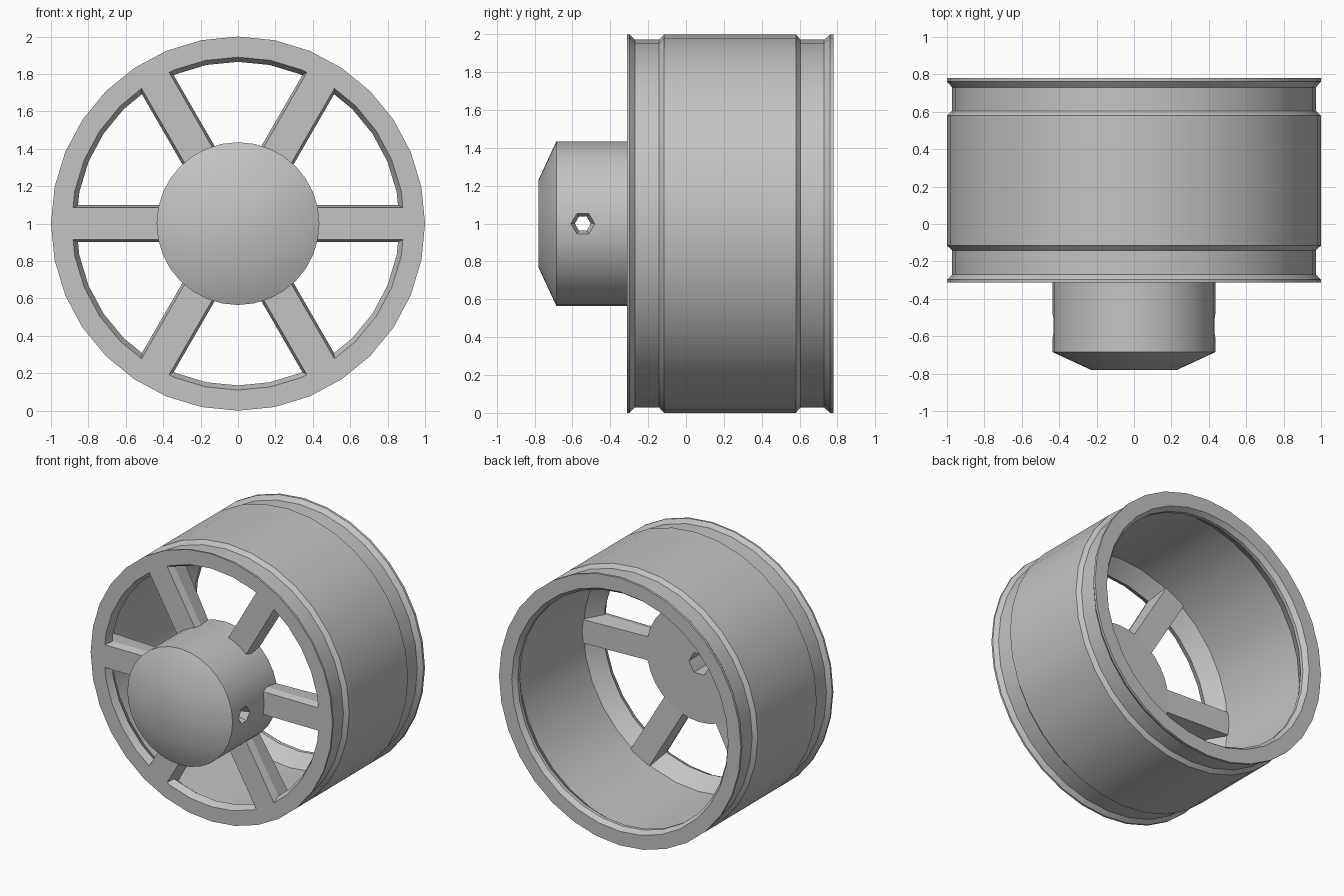
import bpy, bmesh, math
from mathutils import Matrix, Vector

cube = bpy.data.objects.get("Cube")
if cube:
    bpy.data.objects.remove(cube, do_unlink=True)

SEGMENTS = 32
CENTRE = Matrix.Translation((0, 0, 1))

grey = bpy.data.materials.new("plain grey")
grey.use_nodes = True
colour = (0.55, 0.55, 0.55, 1)
grey.diffuse_color = colour
grey.node_tree.nodes["Principled BSDF"].inputs["Base Color"].default_value = colour


def make_object(name, bm):
    """Turn a bmesh into an object centred on the axle height."""
    bmesh.ops.recalc_face_normals(bm, faces=bm.faces)
    bm.transform(CENTRE)
    mesh = bpy.data.meshes.new(name)
    bm.to_mesh(mesh)
    bm.free()
    mesh.materials.append(grey)
    obj = bpy.data.objects.new(name, mesh)
    bpy.context.collection.objects.link(obj)
    return obj


def revolve(name, profile, closed):
    """Spin a (radius, y) profile around the y axis."""
    bm = bmesh.new()
    verts = [bm.verts.new((r, y, 0)) for r, y in profile]
    pairs = list(zip(verts, verts[1:]))
    if closed:
        pairs.append((verts[-1], verts[0]))
    edges = [bm.edges.new(p) for p in pairs]
    bmesh.ops.spin(bm, geom=verts + edges, cent=(0, 0, 0), axis=(0, 1, 0),
                   angle=math.tau, steps=SEGMENTS, use_merge=False)
    bmesh.ops.remove_doubles(bm, verts=bm.verts, dist=0.0005)
    return make_object(name, bm)


def smooth(obj):
    bpy.ops.object.select_all(action='DESELECT')
    obj.select_set(True)
    bpy.context.view_layer.objects.active = obj
    bpy.ops.object.shade_smooth_by_angle(angle=math.radians(28))


def hex_cutter(start, end, r1, r2):
    """Six-sided rod or cone between two points."""
    a, b = Vector(start), Vector(end)
    bm = bmesh.new()
    turn = (b - a).to_track_quat('Z', 'Y').to_matrix().to_4x4()
    spin = Matrix.Rotation(math.radians(30), 4, 'Z')
    bmesh.ops.create_cone(bm, cap_ends=True, segments=6, radius1=r1, radius2=r2,
                          depth=(b - a).length,
                          matrix=Matrix.Translation((a + b) / 2) @ turn @ spin)
    obj = make_object("hole_cutter", bm)
    obj.hide_render = True
    return obj


# Rim: grooved outer band, thin barrel wall, thick bevelled lip at each end
rim = revolve("rim", [
    (0.89, -0.312), (1.0, -0.312), (1.0, -0.298), (0.972, -0.27), (0.972, -0.142),
    (1.0, -0.115), (1.0, 0.58), (0.972, 0.605), (0.972, 0.73), (1.0, 0.762),
    (1.0, 0.78), (0.895, 0.78), (0.87, 0.745), (0.87, 0.72), (0.95, 0.61),
    (0.95, -0.145), (0.865, -0.26)], True)
smooth(rim)

# Hub: closed cap with a bevelled nose
hub = revolve("hub", [
    (0, -0.78), (0.23, -0.78), (0.435, -0.685), (0.435, -0.155), (0, -0.155)], False)

# Axle socket in the back, and a countersunk pin hole across the hub
cutters = [hex_cutter((0, -0.1, 0), (0, -0.62, 0), 0.085, 0.085),
           hex_cutter((-0.6, -0.545, 0), (0.6, -0.545, 0), 0.042, 0.042)]
for side in (-1, 1):
    cutters.append(hex_cutter((side * 0.45, -0.545, 0), (side * 0.38, -0.545, 0),
                              0.07, 0.042))
for cutter in cutters:
    cut = hub.modifiers.new("hole", 'BOOLEAN')
    cut.operation = 'DIFFERENCE'
    cut.solver = 'EXACT'
    cut.object = cutter
bpy.context.view_layer.update()
depsgraph = bpy.context.evaluated_depsgraph_get()
drilled = bpy.data.meshes.new_from_object(hub.evaluated_get(depsgraph))
hub.modifiers.clear()
hub.data = drilled
for cutter in cutters:
    bpy.data.objects.remove(cutter, do_unlink=True)
smooth(hub)

# Spokes: six bars with bevelled flanks, running from the hub into the barrel
half = [(0.085, -0.312), (0.099, -0.26), (0.088, -0.13)]
section = half + [(-z, y) for z, y in reversed(half)]
for i in range(6):
    bm = bmesh.new()
    start = [bm.verts.new((0.38, min(y, -0.16), z)) for z, y in section]
    end = [bm.verts.new((0.93 if y < -0.3 else 0.955, y, z)) for z, y in section]
    bm.faces.new(start)
    bm.faces.new(end)
    for k in range(len(section)):
        n = (k + 1) % len(section)
        bm.faces.new((start[k], start[n], end[n], end[k]))
    bm.transform(Matrix.Rotation(i * math.tau / 6, 4, 'Y'))
    make_object(f"spoke_{i + 1}", bm)
